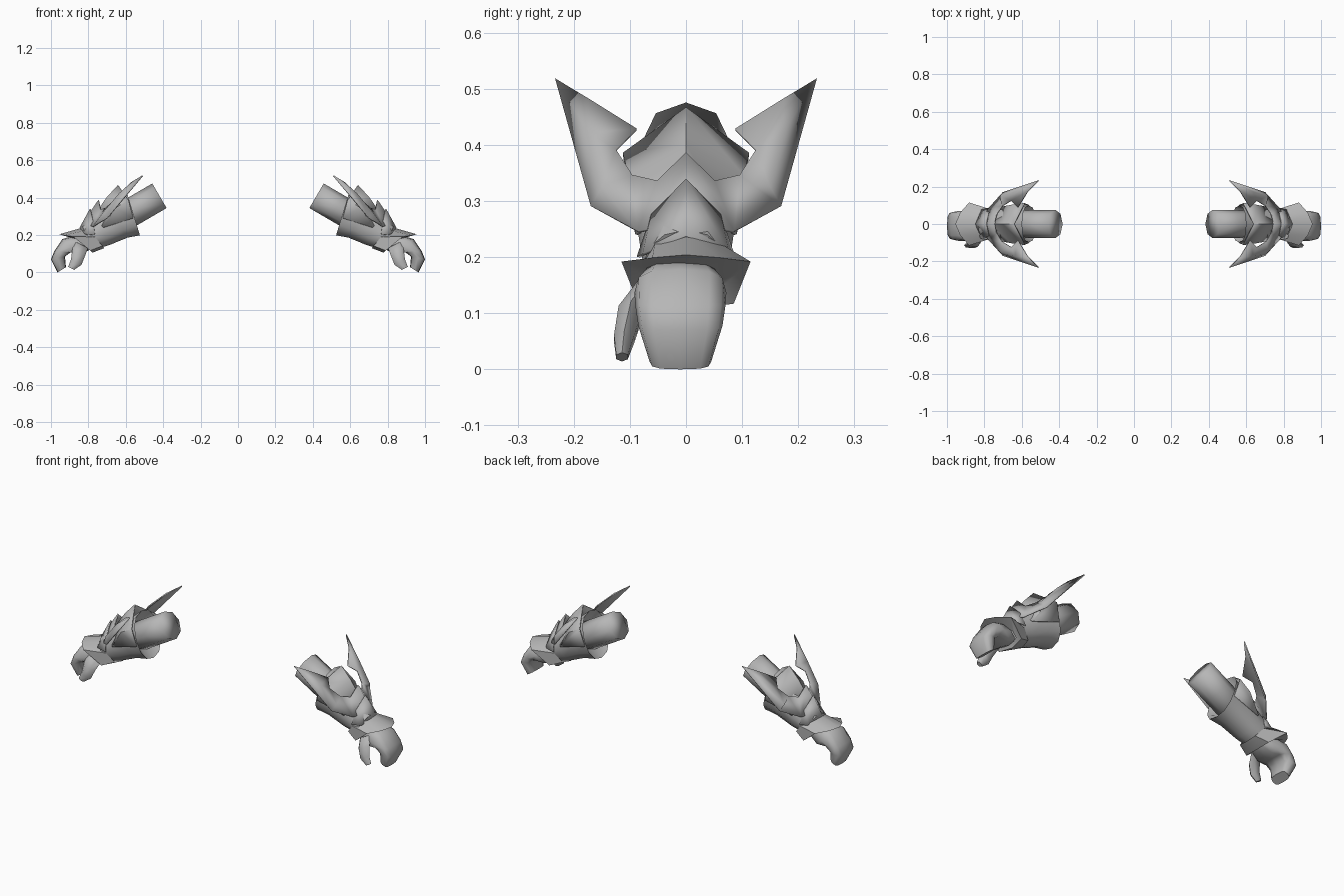
import bpy, bmesh, math
from mathutils import Vector

if "Cube" in bpy.data.objects:
    bpy.data.objects.remove(bpy.data.objects["Cube"])

grey = bpy.data.materials.new("steel_grey")
grey.diffuse_color = (0.47, 0.47, 0.47, 1)
grey.use_nodes = True
grey.node_tree.nodes["Principled BSDF"].inputs["Base Color"].default_value = grey.diffuse_color

# Forearm frame: start point, direction towards the hand, and its upward normal
START = Vector((0.42, 0, 0.41))
ALONG = Vector((0.863, 0, -0.505))
UP = Vector((0.505, 0, 0.863))


def finish(name, verts, faces, angle=50, thickness=0):
    """Make one part and mirror it to the other arm."""
    mesh = bpy.data.meshes.new(name)
    mesh.from_pydata([tuple(v) for v in verts], [], faces)
    bm = bmesh.new()
    bm.from_mesh(mesh)
    bmesh.ops.remove_doubles(bm, verts=bm.verts, dist=0.0005)
    bmesh.ops.recalc_face_normals(bm, faces=bm.faces)
    bm.to_mesh(mesh)
    bm.free()
    mesh.materials.append(grey)
    ob = bpy.data.objects.new(name, mesh)
    bpy.context.collection.objects.link(ob)
    bpy.ops.object.select_all(action='DESELECT')
    ob.select_set(True)
    bpy.context.view_layer.objects.active = ob
    bpy.ops.object.shade_smooth_by_angle(angle=math.radians(angle))
    if thickness:
        solid = ob.modifiers.new("thickness", 'SOLIDIFY')
        solid.thickness = thickness
        solid.offset = 0
    mirror = ob.modifiers.new("other_arm", 'MIRROR')
    mirror.use_axis = (True, False, False)
    mirror.use_mirror_merge = False
    return ob


def ring(centre, u, v, sides, power=1.0):
    """Closed section; a power under 1 makes it boxier."""
    pts = []
    for i in range(sides):
        a = 2 * math.pi * i / sides
        c, s = math.cos(a), math.sin(a)
        c = math.copysign(abs(c) ** power, c)
        s = math.copysign(abs(s) ** power, s)
        pts.append(centre + u * c + v * s)
    return pts


def loft(name, rings, angle=60):
    n = len(rings[0])
    verts = [p for r in rings for p in r]
    faces = [(k * n + i, k * n + (i + 1) % n, (k + 1) * n + (i + 1) % n, (k + 1) * n + i)
             for k in range(len(rings) - 1) for i in range(n)]
    faces += [tuple(range(n)), tuple(range(len(verts) - n, len(verts)))]
    return finish(name, verts, faces, angle)


def plate(name, half, faces, thickness=0.006, angle=45):
    """Thin armour plate given as one half, reflected front to back."""
    n = len(half)
    verts = [Vector(p) for p in half] + [Vector((x, -y, z)) for x, y, z in half]
    faces = faces + [tuple(i + n for i in reversed(f)) for f in faces]
    return finish(name, verts, faces, angle, thickness)


def arm_ring(t, h, rh, ry, sides, power=1.0, lean=0.0):
    """Section across the forearm; lean tips its top back towards the elbow."""
    return ring(START + ALONG * t + UP * h, UP * rh - ALONG * lean,
                Vector((0, ry, 0)), sides, power)


# Forearm stump
loft("forearm", [arm_ring(t, 0, 0.076, 0.076, 8) for t in (0.0, 0.12, 0.3)], 100)

# Gauntlet sleeve with a recessed opening
loft("gauntlet_sleeve", [
    arm_ring(0.22, 0, 0.07, 0.07, 12),
    arm_ring(0.167, -0.005, 0.125, 0.098, 12, 0.85, 0.03),
    arm_ring(0.26, -0.005, 0.102, 0.090, 12, 0.9),
    arm_ring(0.36, -0.008, 0.085, 0.082, 12, 0.9),
    arm_ring(0.44, -0.002, 0.072, 0.076, 12)])

# Peaked hood plate at the elbow end
plate("hood_plate",
      [(0.64, 0, 0.465), (0.585, 0.110, 0.385), (0.56, 0.098, 0.29),
       (0.70, 0, 0.40), (0.77, 0, 0.30), (0.72, 0.088, 0.24), (0.655, 0.100, 0.345)],
      [(0, 1, 6, 3), (3, 6, 5, 4), (1, 2, 5, 6)])

# Winged plate with swept back spikes, folded along the outer edge
plate("winged_plate",
      [(0.745, 0, 0.385), (0.735, 0.05, 0.335), (0.705, 0.095, 0.345),
       (0.655, 0.125, 0.39), (0.62, 0.088, 0.427), (0.51, 0.232, 0.517),
       (0.70, 0.168, 0.29), (0.775, 0.085, 0.245), (0.83, 0, 0.26),
       (0.715, 0.148, 0.325), (0.568, 0.174, 0.481), (0.635, 0.172, 0.42)],
      [(0, 1, 7, 8), (1, 2, 7), (2, 9, 6, 7), (2, 3, 9), (3, 11, 9),
       (3, 4, 10, 11), (10, 5, 11), (9, 11, 5, 6)])

# Small peaked plate over the wrist
plate("wrist_plate",
      [(0.79, 0, 0.338), (0.775, 0.06, 0.275), (0.765, 0.085, 0.20),
       (0.845, 0, 0.237), (0.82, 0.075, 0.205)],
      [(0, 1, 4, 3), (1, 2, 4)])

# Flared wrist guard: sleeve side, pointed rim, then inner side, five points each
guard = [(0.82, 0, 0.243), (0.80, 0.055, 0.228), (0.765, 0.078, 0.19),
         (0.725, 0.058, 0.142), (0.715, 0, 0.130),
         (0.955, 0, 0.204), (0.93, 0.06, 0.199), (0.882, 0.115, 0.192),
         (0.79, 0.085, 0.117), (0.778, 0, 0.106),
         (0.87, 0, 0.18), (0.86, 0.05, 0.175), (0.825, 0.06, 0.155),
         (0.795, 0.05, 0.135), (0.79, 0, 0.125)]
plate("wrist_guard", guard,
      [(k + i, k + i + 1, k + i + 6, k + i + 5) for k in (0, 5) for i in range(4)],
      thickness=0, angle=60)

# Curled mitten hand: back point and palm point of each section, then half width
sections = [((0.87, 0.20), (0.785, 0.125), 0.060),
            ((0.94, 0.178), (0.84, 0.095), 0.082),
            ((0.982, 0.115), (0.895, 0.108), 0.080),
            ((1.0, 0.07), (0.925, 0.085), 0.075),
            ((0.965, 0.0), (0.92, 0.028), 0.055)]
hand = []
for (bx, bz), (px, pz), w in sections:
    back, palm = Vector((bx, -0.01, bz)), Vector((px, -0.01, pz))
    hand.append(ring((back + palm) / 2, (back - palm) / 2, Vector((0, w, 0)), 12, 0.65))
loft("hand", hand)

# Thumb on the front side
thumb = [((0.84, -0.06, 0.15), 0.038), ((0.852, -0.098, 0.105), 0.034),
         ((0.865, -0.110, 0.055), 0.028), ((0.892, -0.114, 0.022), 0.016)]
loft("thumb", [ring(Vector(c), Vector((r, 0, r * 0.5)), Vector((0, r * 0.75, 0)), 6)
               for c, r in thumb])
